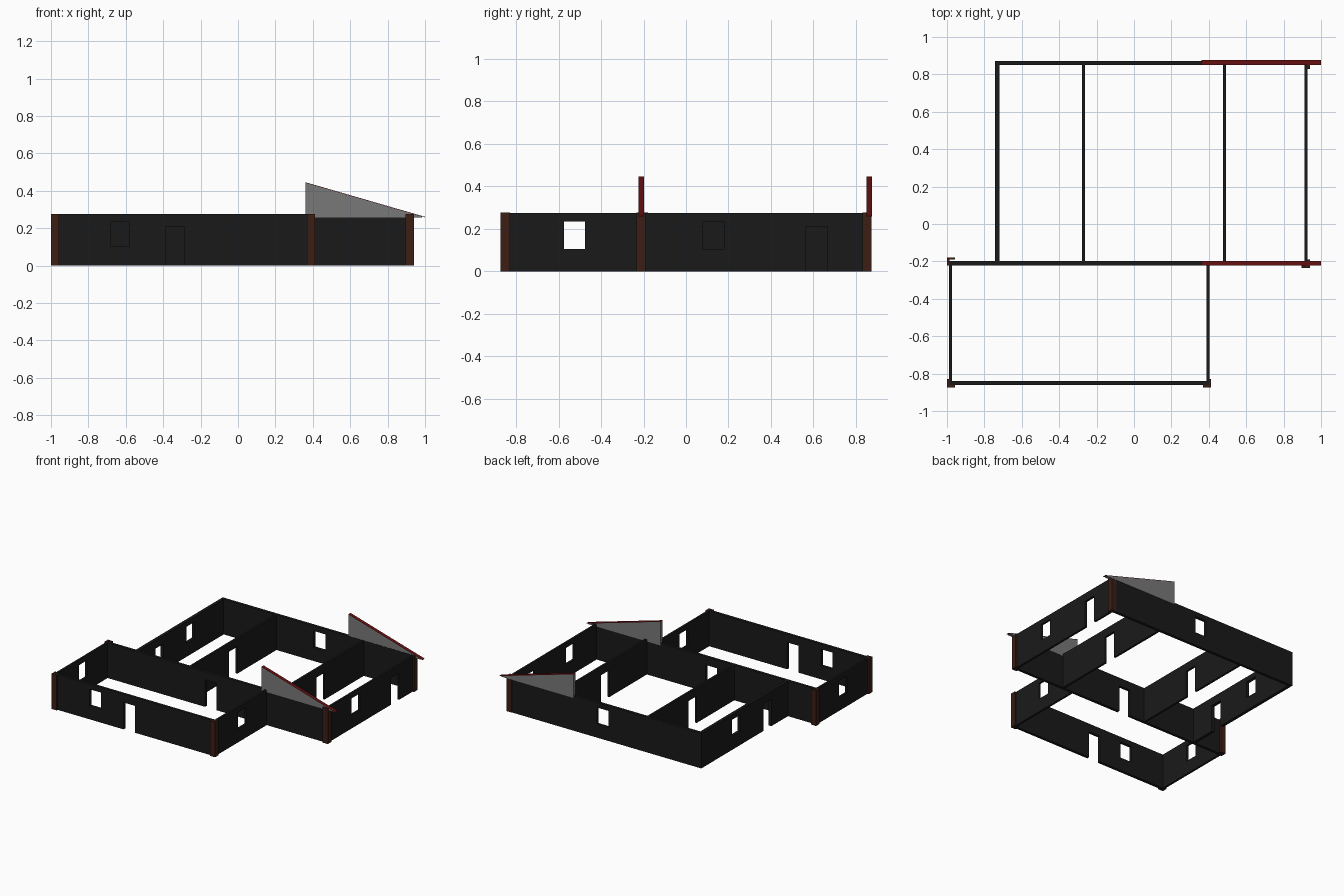
import bpy, bmesh
from mathutils import Vector

if "Cube" in bpy.data.objects:
    bpy.data.objects.remove(bpy.data.objects["Cube"])

H = 0.275            # wall height
WIN = (0.105, 0.235)  # window sill and head
DOOR = (0.0, 0.21)


def material(name, col):
    m = bpy.data.materials.new(name)
    m.diffuse_color = (*col, 1)
    m.use_nodes = True
    m.node_tree.nodes["Principled BSDF"].inputs["Base Color"].default_value = m.diffuse_color
    return m


BLACK = material("dark_wall", (0.010, 0.010, 0.010))
BROWN = material("brown_trim", (0.045, 0.013, 0.008))
RED = material("red_edge", (0.16, 0.006, 0.006))
GREY = material("grey_panel", (0.19, 0.19, 0.19))


def finish(name, bm, mat):
    bmesh.ops.recalc_face_normals(bm, faces=bm.faces)
    me = bpy.data.meshes.new(name)
    bm.to_mesh(me)
    bm.free()
    me.materials.append(mat)
    ob = bpy.data.objects.new(name, me)
    bpy.context.collection.objects.link(ob)
    return ob


def wall(name, axis, pos, a, b, thick, openings=()):
    """Upright wall along an axis; openings are (centre, (z0, z1))."""
    holes = [(c - 0.05, c + 0.05, z) for c, z in openings]
    us = sorted({a, b, *[h[0] for h in holes], *[h[1] for h in holes]})
    zs = sorted({0.0, H, *[z for h in holes for z in h[2]]})
    bm = bmesh.new()
    for u0, u1 in zip(us, us[1:]):
        for z0, z1 in zip(zs, zs[1:]):
            u, z = (u0 + u1) / 2, (z0 + z1) / 2
            if any(h[0] < u < h[1] and h[2][0] < z < h[2][1] for h in holes):
                continue
            q = [(u0, z0), (u1, z0), (u1, z1), (u0, z1)]
            bm.faces.new([bm.verts.new((s, pos, t) if axis == 'x' else (pos, s, t))
                          for s, t in q])
    bmesh.ops.remove_doubles(bm, verts=bm.verts, dist=1e-5)
    ob = finish(name, bm, BLACK)
    mod = ob.modifiers.new("thickness", 'SOLIDIFY')
    mod.thickness = thick
    mod.offset = 0


def prism(name, pts, vec, mat):
    """Extrude a flat outline of 3D points along a vector."""
    bm = bmesh.new()
    f = bm.faces.new([bm.verts.new(p) for p in pts])
    r = bmesh.ops.extrude_face_region(bm, geom=[f], use_keep_orig=True)
    moved = [v for v in r['geom'] if isinstance(v, bmesh.types.BMVert)]
    bmesh.ops.translate(bm, verts=moved, vec=Vector(vec))
    return finish(name, bm, mat)


# Walls running left to right
wall("front_wall", 'x', -0.85, -0.988, 0.403, 0.022, [(-0.63, WIN), (-0.337, DOOR)])
wall("middle_wall", 'x', -0.21, -0.988, 0.928, 0.022, [(-0.08, DOOR)])
wall("back_wall", 'x', 0.86, -0.742, 0.928, 0.022, [(0.11, WIN)])

# Walls running front to back: front room, then rear rooms
for name, x in (("front_room_left_wall", -0.98), ("front_room_right_wall", 0.395)):
    wall(name, 'y', x, -0.839, -0.221, 0.016, [(-0.525, WIN)])
for name, x, t, holes in (
        ("rear_left_wall", -0.73, 0.024, [(0.44, WIN), (0.055, DOOR)]),
        ("left_partition", -0.27, 0.016, [(0.315, DOOR)]),
        ("right_partition", 0.485, 0.016, [(0.315, DOOR)]),
        ("rear_right_wall", 0.92, 0.016, [(0.128, WIN), (0.615, DOOR)])):
    wall(name, 'y', x, -0.199, 0.849, t, holes)

# L-shaped corner trims: outer corner and outward direction
W, T = 0.044, 0.013
for name, x, y, dx, dy in (
        ("front_left_trim", -1.0, -0.873, -1, -1),
        ("front_right_trim", 0.413, -0.873, 1, -1),
        ("middle_left_trim", -1.0, -0.178, -1, 1),
        ("rear_right_front_trim", 0.94, -0.234, 1, -1),
        ("rear_right_back_trim", 0.94, 0.874, 1, 1)):
    outline = [(0, 0), (W, 0), (W, T), (T, T), (T, W), (0, W)]
    prism(name, [(x - dx * u, y - dy * v, 0) for u, v in outline],
          (0, 0, H + 0.001), BROWN)

# Sloped gable panels with a thin red board on the upper edge
for name, y in (("front_gable", -0.21), ("back_gable", 0.863)):
    prism(name + "_panel", [(0.36, y - 0.0125, 0.258), (0.985, y - 0.0125, 0.258),
                            (0.985, y - 0.0125, 0.262), (0.36, y - 0.0125, 0.443)],
          (0, 0.025, 0), GREY)
    prism(name + "_edge_board", [(0.36, y - 0.0125, 0.443), (1.0, y - 0.0125, 0.258),
                                 (1.0, y - 0.0125, 0.261), (0.36, y - 0.0125, 0.446)],
          (0, 0.025, 0), RED)
